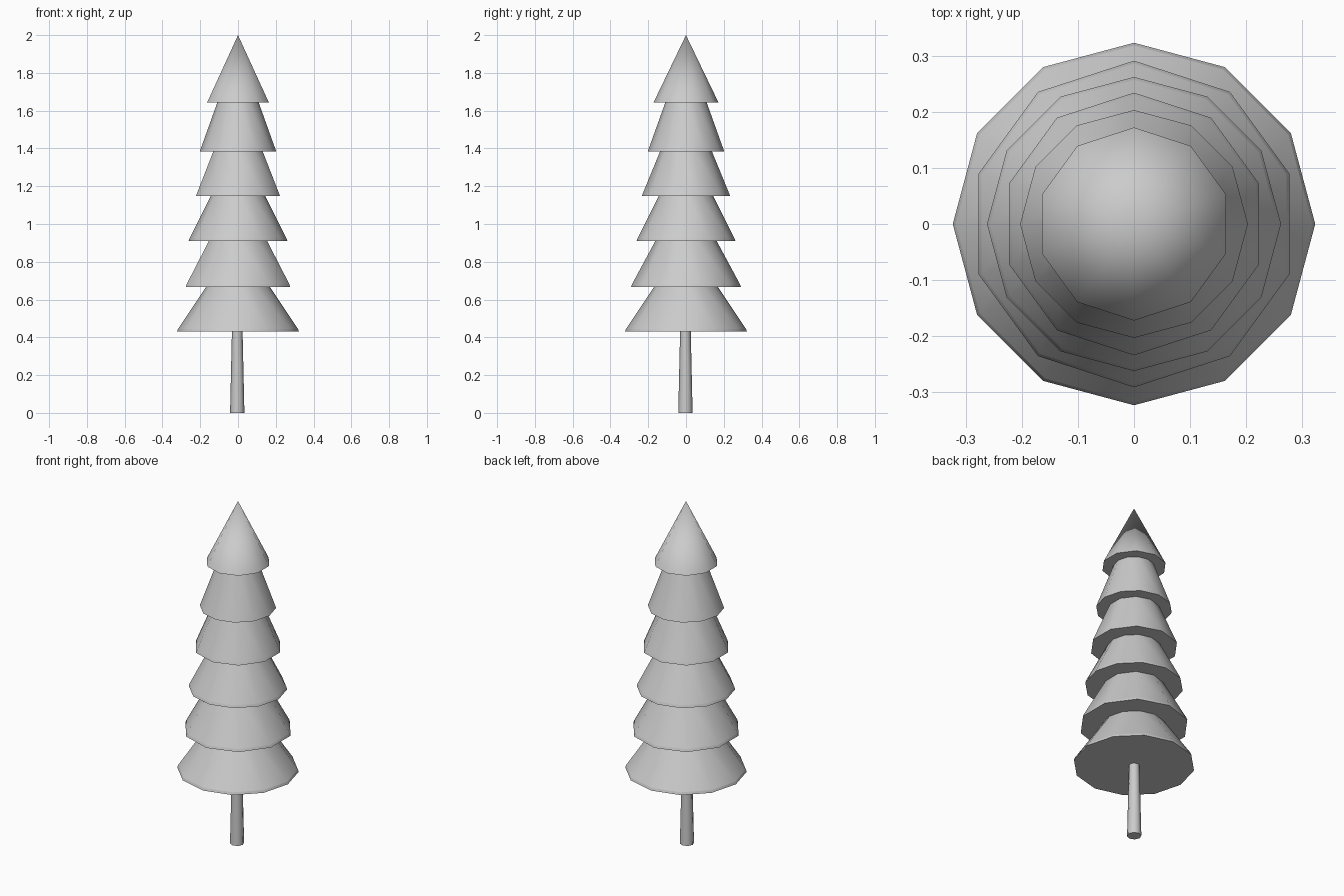
import bpy, bmesh
from math import sin, cos, pi

if "Cube" in bpy.data.objects:
    bpy.data.objects.remove(bpy.data.objects["Cube"])


def lathe(name, sides, profile, centre=(0, 0)):
    """Closed low-poly solid of revolution; horizontal rings stay sharp."""
    bm = bmesh.new()
    rings = []
    for r, z in profile:
        if r == 0:
            rings.append([bm.verts.new((centre[0], centre[1], z))])
        else:
            rings.append([bm.verts.new((centre[0] + r * sin(2 * pi * i / sides),
                                        centre[1] + r * cos(2 * pi * i / sides), z))
                          for i in range(sides)])
    for a, b in zip(rings, rings[1:]):
        for i in range(sides):
            j = (i + 1) % sides
            f = bm.faces.new((a[i], a[j], b[0]) if len(b) == 1
                             else (a[i], a[j], b[j], b[i]))
            f.smooth = True
    for ring in (rings[0], rings[-1]):
        if len(ring) > 1:
            bm.faces.new(ring)
    for e in bm.edges:
        if abs(e.verts[0].co.z - e.verts[1].co.z) < 1e-5:
            e.smooth = False
    bmesh.ops.recalc_face_normals(bm, faces=bm.faces)
    me = bpy.data.meshes.new(name)
    bm.to_mesh(me)
    bm.free()
    ob = bpy.data.objects.new(name, me)
    bpy.context.collection.objects.link(ob)
    return ob


# Trunk
lathe("trunk", 8, [(0.038, 0), (0.028, 0.44)], (-0.004, -0.003))

# Foliage tiers: sides, bottom radius, bottom z, top radius, top z
tiers = [
    (12, 0.323, 0.430, 0.160, 0.68),
    (10, 0.291, 0.667, 0.157, 0.92),
    (12, 0.262, 0.910, 0.138, 1.16),
    (10, 0.234, 1.147, 0.135, 1.39),
    (12, 0.203, 1.383, 0.107, 1.65),
]
for n, (sides, r, z, rt, zt) in enumerate(tiers, 1):
    lathe(f"foliage_tier_{n}", sides, [(r, z), (r - 0.005, z + 0.014), (rt, zt)])

# Pointed crown
lathe("foliage_tip", 10, [(0.172, 1.643), (0, 2.0)])
